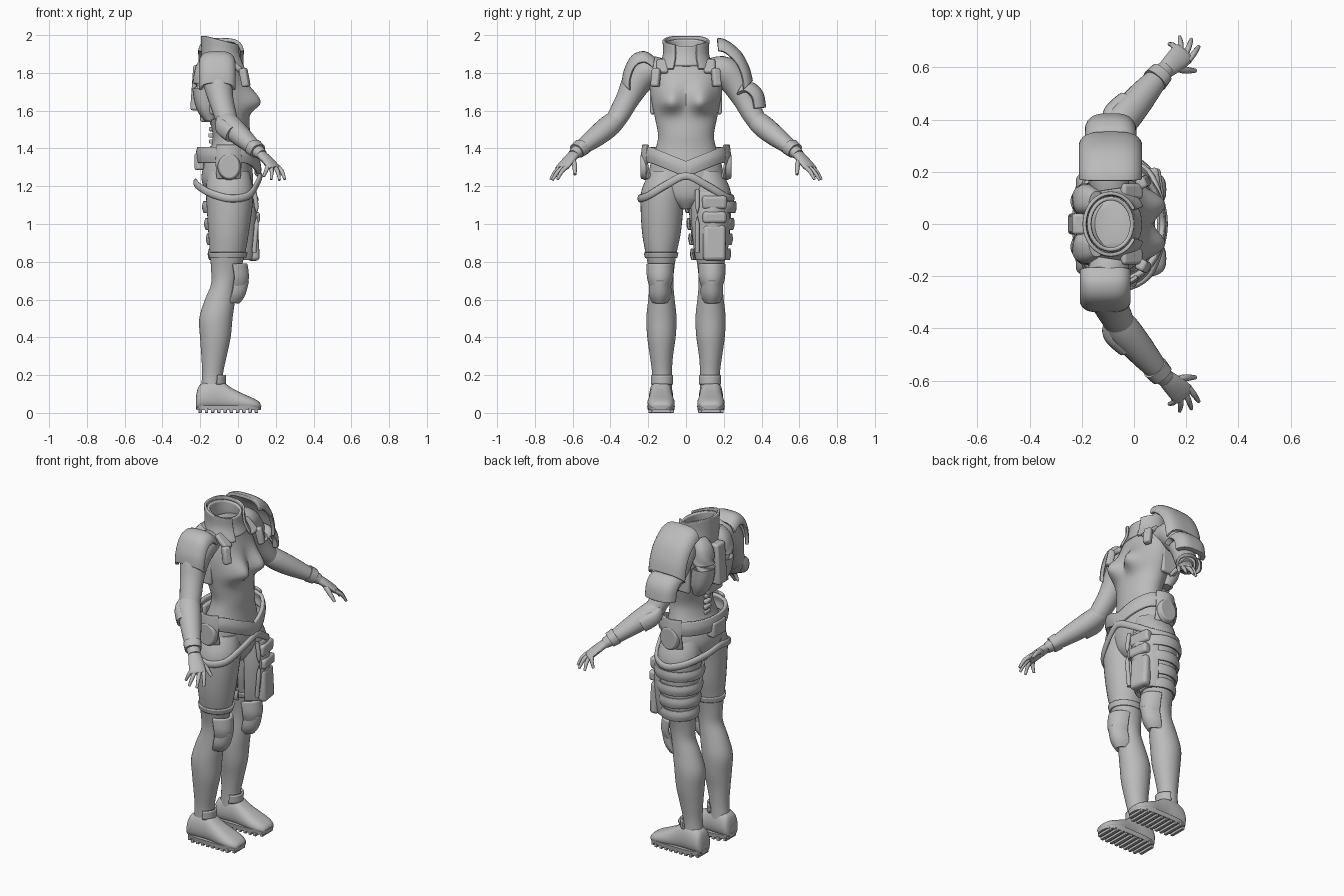
import bpy, bmesh, math
from mathutils import Vector, Euler

GREY = bpy.data.materials.new("plain grey")
GREY.diffuse_color = (0.5, 0.5, 0.5, 1)


def finish(name, bm, thick=0, bevel=0, angle=40):
    bmesh.ops.recalc_face_normals(bm, faces=bm.faces)
    me = bpy.data.meshes.new(name)
    bm.to_mesh(me)
    bm.free()
    ob = bpy.data.objects.new(name, me)
    bpy.context.collection.objects.link(ob)
    me.materials.append(GREY)
    if thick:
        m = ob.modifiers.new("thickness", 'SOLIDIFY')
        m.thickness, m.offset = thick, 0
    if bevel:
        m = ob.modifiers.new("bevel", 'BEVEL')
        m.width, m.segments = bevel, 3
    bpy.ops.object.select_all(action='DESELECT')
    ob.select_set(True)
    bpy.context.view_layer.objects.active = ob
    bpy.ops.object.shade_smooth_by_angle(angle=math.radians(angle))
    return ob


def smooth(rows, steps=4, closed=False):
    """Catmull-Rom interpolation of number tuples."""
    n, out = len(rows), []
    get = (lambda i: rows[i % n]) if closed else (lambda i: rows[max(0, min(n - 1, i))])
    for i in range(n if closed else n - 1):
        for k in range(steps):
            t = k / steps
            out.append(tuple(0.5 * (2 * b + (c - a) * t + (2 * a - 5 * b + 4 * c - d) * t * t
                                    + (3 * b - a - 3 * c + d) * t ** 3)
                             for a, b, c, d in zip(get(i - 1), get(i), get(i + 1), get(i + 2))))
    return out if closed else out + [tuple(rows[-1])]


def grid(name, rows, s=1, around=True, along=False, caps=False, thick=0, bevel=0):
    """Skin over rows of points; s = -1 mirrors to the other side."""
    bm = bmesh.new()
    v = [[bm.verts.new((p[0], p[1] * s, p[2])) for p in r] for r in rows]
    m, n = len(v), len(v[0])
    for i in range(m if along else m - 1):
        for j in range(n if around else n - 1):
            a, b = v[i], v[(i + 1) % m]
            bm.faces.new((a[j], a[(j + 1) % n], b[(j + 1) % n], b[j]))
    if caps:
        bm.faces.new(v[0])
        bm.faces.new(v[-1])
    return finish(name, bm, thick, bevel)


def sup(a, e):
    c, q = math.cos(a), math.sin(a)
    return math.copysign(abs(c) ** e, c), math.copysign(abs(q) ** e, q)


def loft(name, rings, s=1, arc=None, e=1, n=36, warp=None, thick=0, bevel=0, caps=True, steps=4):
    """Horizontal rings (x, y, z, rx, ry); arc in degrees makes an open shell."""
    a0, a1 = [math.radians(a) for a in (arc or (0, 360))]
    rows = []
    for x, y, z, rx, ry in smooth(rings, steps):
        row = []
        for j in range(n):
            c, q = sup(a0 + (a1 - a0) * j / (n - 1 if arc else n), e)
            p = (x + rx * c, y + ry * q, z)
            row.append(warp(*p) if warp else p)
        rows.append(row)
    return grid(name, rows, s, not arc, False, caps and not arc, thick, bevel)


def tube(name, pts, s=1, closed=False, n=16, steps=4, e=1):
    """Sweep of (x, y, z, side radius, normal radius)."""
    pts = smooth(pts, steps, closed)
    rows, m = [], len(pts)
    for i, p in enumerate(pts):
        a = pts[(i - 1) % m] if closed else pts[max(0, i - 1)]
        b = pts[(i + 1) % m] if closed else pts[min(m - 1, i + 1)]
        t = (Vector(b[:3]) - Vector(a[:3])).normalized()
        side = t.cross((0, 0, 1)).normalized()
        up = side.cross(t)
        ring = [sup(2 * math.pi * j / n, e) for j in range(n)]
        rows.append([Vector(p[:3]) + side * p[3] * c + up * p[4] * q for c, q in ring])
    return grid(name, rows, s, True, closed, not closed)


def plate(name, prof, cx, w, drop, s=1, thick=0.02):
    """Arched armour plate: (y, z) profile carried across x, edges curling down."""
    prof = smooth(prof)
    mid = Vector((0.2, 1.6))
    rows = []
    for y, z in prof:
        row = []
        for j in range(17):
            t = j / 8 - 1
            d = (mid - Vector((y, z))).normalized() * drop * abs(t) ** 3
            row.append((cx + w * math.sin(t * 1.4) / math.sin(1.4), y + d.x, z + d.y))
        rows.append(row)
    return grid(name, rows, s, False, thick=thick, bevel=0.004)


def box(name, loc, size, rot=(0, 0, 0), bevel=0.012, s=1):
    bm = bmesh.new()
    bmesh.ops.create_cube(bm, size=1)
    r = Euler([math.radians(a) for a in rot]).to_matrix()
    for v in bm.verts:
        p = r @ Vector([a * b for a, b in zip(v.co, size)]) + Vector(loc)
        v.co = (p.x, p.y * s, p.z)
    return finish(name, bm, 0, bevel)


# Torso with swelling chest
def bust(x, y, z):
    if x > -0.06:
        dz = (z - 1.645) / (0.05 if z < 1.645 else 0.08)
        x += 0.072 * math.exp(-((abs(y) - 0.082) / 0.062) ** 2 - dz * dz) * min(1, (x + 0.06) / 0.08)
    return x, y, z


loft("torso", [(-.04, 0, 1.08, .07, .04), (-.04, 0, 1.14, .11, .13), (-.055, 0, 1.22, .135, .19),
               (-.055, 0, 1.3, .13, .192), (-.04, 0, 1.4, .105, .16), (-.035, 0, 1.47, .1, .148),
               (-.045, 0, 1.55, .105, .162), (-.06, 0, 1.65, .12, .182), (-.075, 0, 1.75, .12, .19),
               (-.085, 0, 1.82, .11, .175), (-.08, 0, 1.87, .09, .13), (-.08, 0, 1.9, .07, .09)],
     n=72, warp=bust, steps=6)


# Collar: closed inner ring and open outer guard
def lean(x, y, z):
    return x, y, z - max(0, z - 1.83) * 1.6 * (x + .17) if x > -.17 else z


loft("inner_collar", [(-.075, 0, 1.84, .1, .12), (-.085, 0, 1.91, .085, .1), (-.09, 0, 1.98, .082, .098)],
     warp=lean, thick=.015, caps=False)
loft("outer_collar", [(-.07, 0, 1.82, .115, .14), (-.085, 0, 1.91, .102, .115), (-.09, 0, 1.995, .1, .118)],
     arc=(28, 332), warp=lean, thick=.014, bevel=.004)

# Back pack, spine and waist gear
box("pack_centre", (-.205, 0, 1.72), (.08, .08, .24), (0, 4, 0))
box("pack_base", (-.165, 0, 1.575), (.07, .14, .07))
for i in range(6):
    box("spine_segment", (-.142 + .004 * abs(i - 3), 0, 1.37 + i * .033), (.03, .06 - .003 * i, .022), bevel=.006)
loft("belt", [(-.05, 0, 1.25, .158, .213), (-.05, 0, 1.29, .164, .219), (-.05, 0, 1.33, .156, .21)], thick=.02,
     warp=lambda x, y, z: (x, y, z + .075 * (min(1, abs(y) / .18) if x > -.05 else 1)), caps=False, n=48)
box("buckle", (.105, 0, 1.285), (.035, .075, .06), bevel=.015)
box("back_pouch", (-.205, 0, 1.33), (.05, .12, .09))
ring = [(.118, 0, 1.255), (.1, .1, 1.21), (.055, .2, 1.15), (-.04, .245, 1.135), (-.14, .2, 1.16),
        (-.21, .1, 1.2), (-.225, 0, 1.22)]
ring += [(x, -y, z) for x, y, z in ring[-2:0:-1]]
tube("hip_strap", [p + (.012, .02) for p in ring], closed=True)

for s in (1, -1):
    # Leg, knee armour and boot
    loft("leg", [(-.05, .1, 1.28, .11, .09), (-.045, .12, 1.18, .125, .115), (-.045, .127, 1.08, .12, .113),
                 (-.05, .13, .95, .107, .102), (-.055, .132, .85, .094, .083), (-.065, .13, .75, .077, .066),
                 (-.075, .13, .68, .068, .063), (-.095, .13, .6, .08, .07), (-.117, .13, .5, .088, .08),
                 (-.12, .13, .4, .081, .075), (-.127, .13, .3, .067, .061), (-.135, .127, .2, .055, .052),
                 (-.14, .127, .1, .06, .055)], s)
    loft("thigh_cuff", [(-.055, .132, .82, .093, .08), (-.053, .132, .85, .099, .087)], s, thick=.01, caps=False)
    loft("upper_knee_pad", [(-.04, .137, .67, .078, .048), (-.035, .137, .72, .083, .062),
                            (-.045, .137, .79, .085, .064)], s, arc=(-80, 80), thick=.02, bevel=.006)
    loft("lower_knee_pad", [(-.07, .137, .585, .068, .032), (-.055, .137, .63, .083, .05),
                            (-.045, .137, .70, .092, .046)], s, arc=(-75, 75), thick=.024, bevel=.006)
    foot = [(-.222, .09, .042), (-.205, .145, .06), (-.15, .172, .064), (-.09, .168, .062), (-.03, .13, .066),
            (.03, .1, .072), (.08, .078, .066), (.11, .06, .05), (.12, .045, .03)]
    rows = []
    for x, top, w in smooth(foot):
        pts = [sup(2 * math.pi * j / 28, .65) for j in range(28)]
        rows.append([(x, .132 + w * c * (1 - .2 * (q > 0) * q), (top + .02) / 2 + (top - .02) / 2 * q)
                     for c, q in pts])
    grid("boot", rows, s, caps=True)
    loft("boot_sole", [(-.05, .132, .014, .17, .07), (-.05, .132, .04, .174, .074)], s, e=.6, steps=1)
    for i in range(10):
        w = .1 if i in (0, 9) else .135
        box("sole_lug", (-.2 + i * .033, .132, .012), (.018, w, .024), bevel=.003, s=s)
    loft("ankle_guard", [(-.135, .127, .15, .066, .058), (-.13, .127, .2, .062, .058)], s, arc=(-70, 70), thick=.01)

    # Hip disc and wing plate
    loft("hip_wing", [(-.05, .01, 1.24, .13, .2), (-.05, .01, 1.33, .14, .222), (-.05, .01, 1.42, .13, .215)],
         s, arc=(62, 118), thick=.014, bevel=.004)
    bm = bmesh.new()
    bmesh.ops.create_cone(bm, segments=32, radius1=1, radius2=.85, depth=1, cap_ends=True)
    for v in bm.verts:
        v.co = (-.047 + v.co.x * .063, s * (.225 + v.co.z * .03), 1.305 + v.co.y * .075)
    finish("hip_disc", bm, bevel=.006)

    # Back shells and chest straps
    tube("back_shell", [(-.15, .085, 1.55, .04, .025), (-.165, .088, 1.62, .06, .055), (-.175, .09, 1.72, .065, .064),
                        (-.17, .09, 1.82, .06, .056), (-.145, .085, 1.88, .04, .03)], s, e=.8, n=24)
    box("shoulder_strap", (-.01, .125, 1.835), (.1, .06, .03), (0, 42, 0), s=s)
    box("strap_clip", (.035, .16, 1.775), (.04, .045, .1), (0, -12, 25), s=s)
    box("side_plate", (-.1, .175, 1.66), (.1, .03, .16), s=s)

    # Arm with bracers
    tube("upper_arm", [(-.09, .13, 1.82, .07, .06), (-.1, .2, 1.81, .082, .078), (-.105, .26, 1.75, .08, .078),
                       (-.09, .31, 1.66, .067, .062), (-.065, .36, 1.57, .06, .055), (-.05, .39, 1.53, .055, .05)], s, n=24)
    tube("forearm", [(-.075, .355, 1.565, .05, .048), (-.045, .4, 1.525, .064, .058), (.005, .46, 1.475, .06, .056),
                     (.06, .525, 1.425, .05, .045), (.105, .575, 1.385, .038, .034),
                     (.125, .595, 1.367, .034, .028)], s, n=24)
    tube("wrist_cuff", [(.08, .55, 1.408, .05, .044), (.105, .578, 1.386, .046, .04)], s, e=.8)
    tube("elbow_guard", [(-.085, .385, 1.56, .03, .025), (-.075, .42, 1.515, .045, .045),
                         (-.03, .47, 1.475, .04, .045)], s, e=.8)
    # Hand
    tube("palm", [(.11, .582, 1.38, .03, .022), (.145, .612, 1.348, .04, .022), (.185, .65, 1.305, .046, .018),
                  (.195, .66, 1.294, .04, .012)], s)
    for k, tip in zip((-.034, -.011, .012, .034), ((.135, .69, 1.25), (.175, .717, 1.235),
                                                   (.22, .708, 1.232), (.248, .68, 1.236))):
        base = Vector((.183 + .74 * k, .648 - .67 * k, 1.306))
        mid = base.lerp(Vector(tip), .5) + Vector((.004, .004, .008))
        tube("finger", [(*base, .012, .012), (*mid, .011, .011), (*tip, .007, .007)], s, n=10)
    tube("thumb", [(.15, .602, 1.345, .014, .016), (.195, .59, 1.31, .014, .014), (.235, .588, 1.262, .008, .008)],
         s, n=10)

# Shoulder armour: a small pad on one side, a tall pad and arm plate on the other
plate("small_shoulder_pad", [(.17, 1.875), (.22, 1.905), (.28, 1.885), (.32, 1.81), (.33, 1.745)],
      -.11, .088, .05, -1)
plate("tall_shoulder_pad", [(.165, 1.975), (.21, 1.965), (.28, 1.91), (.325, 1.83), (.345, 1.755)],
      -.09, .112, .06)
plate("upper_arm_plate", [(.3, 1.725), (.35, 1.735), (.395, 1.69), (.41, 1.615)], -.09, .085, .05, 1, .03)

# Armoured thigh: wrapped bands, front plate and pouches
for z in (1.09, 1.0, .92, .84):
    r = .118 + (z - 1.0) * .12
    loft("thigh_band", [(-.048, .13, z - .03, r, r - .003), (-.048, .13, z, r + .008, r + .004),
                        (-.047, .13, z + .03, r + .002, r)], arc=(15, 285), thick=.012, bevel=.003)
loft("thigh_plate", [(-.04, .132, .81, .118, .08), (-.035, .132, .9, .125, .095), (-.03, .13, 1.05, .125, .105),
                     (-.035, .125, 1.17, .115, .1)], arc=(-68, 68), thick=.016, bevel=.005)
box("thigh_pouch", (.078, .15, .9), (.055, .12, .19), (0, -3, 8), .02)
box("pouch_flap", (.082, .15, 1.035), (.055, .125, .06), (0, 0, 8), .015)
box("upper_pouch", (.075, .15, 1.115), (.05, .13, .07), (0, 4, 8), .015)
tube("thigh_strap", [(.085, .06, 1.18, .012, .012), (.1, .06, 1.05, .012, .012), (.085, .06, .85, .012, .012)])
